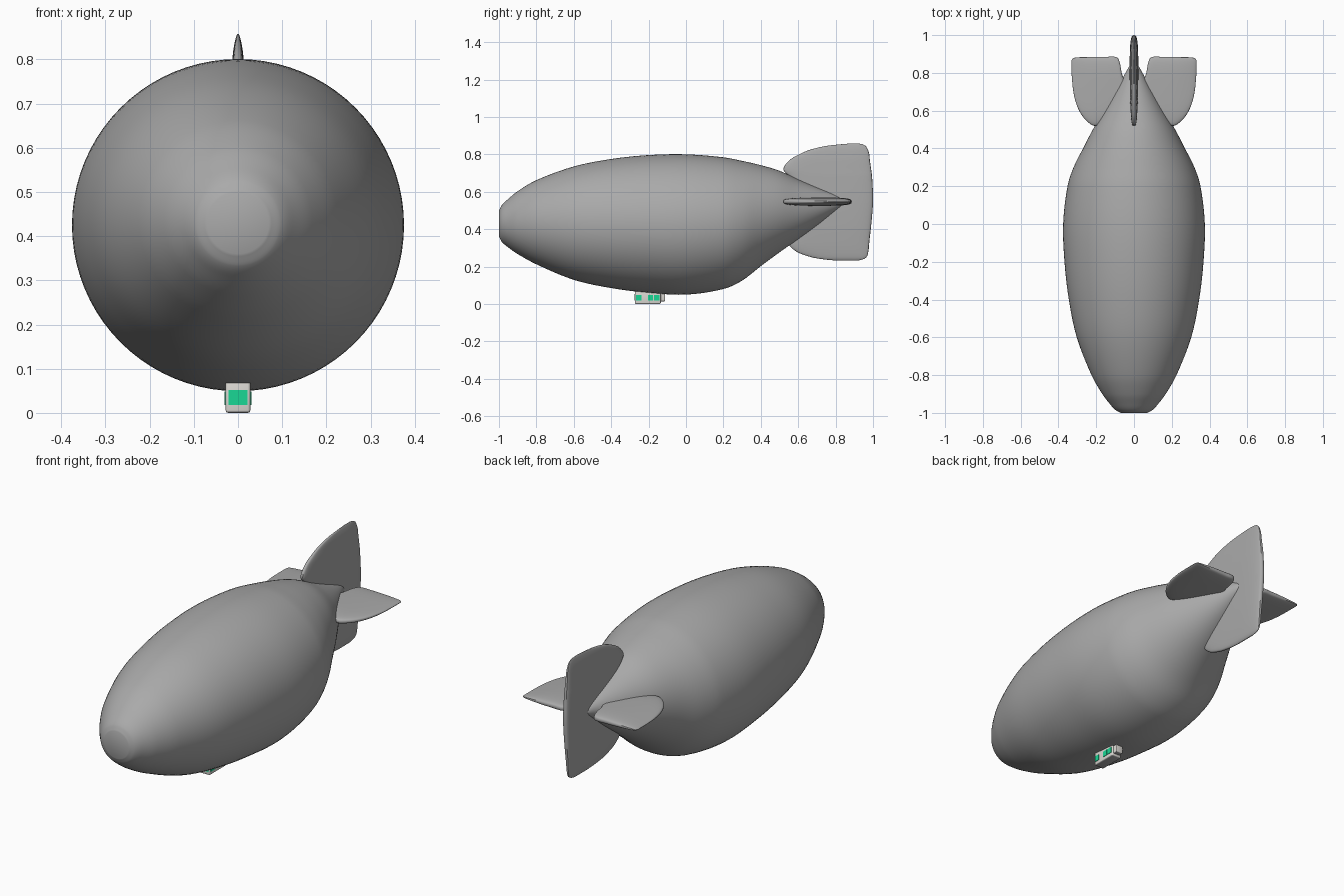
import bpy, bmesh, math

if "Cube" in bpy.data.objects:
    bpy.data.objects.remove(bpy.data.objects["Cube"])


def material(name, rgb):
    m = bpy.data.materials.new(name)
    m.diffuse_color = (*rgb, 1)
    m.use_nodes = True
    m.node_tree.nodes["Principled BSDF"].inputs["Base Color"].default_value = m.diffuse_color
    return m


GREY = material("envelope grey", (0.40, 0.40, 0.40))
CREAM = material("cabin off white", (0.72, 0.70, 0.66))
GREEN = material("window green", (0.01, 0.68, 0.30))


def smooth_table(rows, steps):
    """Cubic interpolation of a table of stations (first column is position)."""
    def slope(i, k):
        a, b = max(i - 1, 0), min(i + 1, len(rows) - 1)
        return (rows[b][k] - rows[a][k]) / (rows[b][0] - rows[a][0])
    out = []
    for i in range(len(rows) - 1):
        p, q = rows[i], rows[i + 1]
        h = q[0] - p[0]
        for j in range(steps):
            t = j / steps
            row = [p[0] + h * t]
            for k in range(1, len(p)):
                row.append((2*t**3 - 3*t*t + 1) * p[k] + (t**3 - 2*t*t + t) * h * slope(i, k)
                           + (3*t*t - 2*t**3) * q[k] + (t**3 - t*t) * h * slope(i + 1, k))
            out.append(row)
    out.append(list(rows[-1]))
    return out


def finish(ob, angle=40):
    bpy.ops.object.select_all(action='DESELECT')
    ob.select_set(True)
    bpy.context.view_layer.objects.active = ob
    bpy.ops.object.shade_smooth_by_angle(angle=math.radians(angle))


def make(name, bm, *mats):
    bmesh.ops.recalc_face_normals(bm, faces=bm.faces)
    me = bpy.data.meshes.new(name)
    bm.to_mesh(me)
    bm.free()
    ob = bpy.data.objects.new(name, me)
    bpy.context.collection.objects.link(ob)
    for m in mats:
        me.materials.append(m)
    return ob


def loft(name, rings):
    bm = bmesh.new()
    loops = [[bm.verts.new(p) for p in r] for r in rings]
    n = len(loops[0])
    for a, b in zip(loops, loops[1:]):
        for i in range(n):
            bm.faces.new((a[i], a[(i + 1) % n], b[(i + 1) % n], b[i]))
    bm.faces.new(loops[0])
    bm.faces.new(loops[-1])
    ob = make(name, bm, GREY)
    finish(ob)
    return ob


# Envelope: y, centre height, radius
HULL = [(-1, .43, .07), (-.985, .43, .098), (-.95, .432, .13), (-.9, .435, .168),
        (-.8, .437, .225), (-.6, .432, .303), (-.4, .43, .345), (-.2, .428, .368),
        (0, .425, .375), (.2, .432, .352), (.3, .445, .32), (.4, .472, .27),
        (.5, .494, .218), (.6, .506, .16), (.7, .521, .103), (.8, .54, .045),
        (.84, .544, .022), (.86, .545, .004)]
loft("envelope", [[(r * math.cos(a), y, c + r * math.sin(a))
                   for a in (2 * math.pi * i / 80 for i in range(80))]
                  for y, c, r in smooth_table(HULL, 5)])


# Fins: span position, leading edge y, trailing edge y, half thickness
def fin(name, rows, place):
    def sgn_pow(v, p):
        return math.copysign(abs(v) ** p, v)
    rings = []
    for s, y0, y1, t in smooth_table(rows, 4):
        ring = []
        for i in range(40):
            a = 2 * math.pi * i / 40
            y = (y0 + y1) / 2 + (y1 - y0) / 2 * sgn_pow(math.cos(a), .6)
            ring.append(place(s, y, t * sgn_pow(math.sin(a), .6)))
        rings.append(ring)
    return loft(name, rings)


VERTICAL = [(.232, .80, .92, .002), (.238, .74, .945, .006), (.25, .67, .965, .010),
            (.28, .59, .975, .014), (.33, .545, .98, .018), (.42, .57, .99, .022),
            (.55, .60, 1.0, .023), (.68, .55, .995, .021), (.72, .52, .99, .019),
            (.77, .555, .983, .016), (.80, .605, .98, .013), (.825, .665, .972, .010),
            (.845, .75, .96, .006), (.855, .84, .94, .003), (.858, .88, .92, .001)]
fin("vertical_fin", VERTICAL, lambda s, y, t: (t, y, s))

SIDE = [(.05, .60, .76, .022), (.065, .58, .80, .022), (.075, .57, .855, .022),
        (.09, .56, .882, .022), (.15, .535, .885, .022), (.21, .52, .885, .020),
        (.25, .545, .884, .017), (.285, .59, .883, .013), (.31, .65, .881, .009),
        (.324, .72, .877, .005), (.33, .79, .868, .001)]
for side, label in ((1, "right"), (-1, "left")):
    fin(label + "_fin", SIDE, lambda s, y, t: (side * s, y, .547 + t))


# Cabin under the envelope
def box(name, x0, x1, y0, y1, z0, z1, mats, bevel=0):
    bm = bmesh.new()
    bmesh.ops.create_cube(bm, size=1)
    for v in bm.verts:
        v.co = ((x0 + x1) / 2 + v.co.x * (x1 - x0), (y0 + y1) / 2 + v.co.y * (y1 - y0),
                (z0 + z1) / 2 + v.co.z * (z1 - z0))
    if bevel:
        bmesh.ops.bevel(bm, geom=bm.edges[:], offset=bevel, segments=3,
                        profile=.5, affect='EDGES')
    bm.normal_update()
    if len(mats) > 1:  # underside takes the second colour
        for f in bm.faces:
            f.material_index = int(f.normal.z < -.5)
    ob = make(name, bm, *mats)
    finish(ob)
    return ob


box("cabin", -.028, .028, -.273, -.135, 0, .075, (CREAM, GREY), .006)
box("cabin_tail", -.02, .02, -.15, -.112, .014, .07, (CREAM, GREY), .004)

# Window plates
box("front_window", -.022, .022, -.2755, -.27, .018, .052, (GREEN,))
for side, label in ((1, "right"), (-1, "left")):
    for i, (y0, y1) in enumerate(((-.266, -.237), (-.203, -.176), (-.171, -.142))):
        xs = sorted((side * .025, side * .0305))
        box(f"{label}_window_{i + 1}", *xs, y0, y1, .018, .048, (GREEN,))
